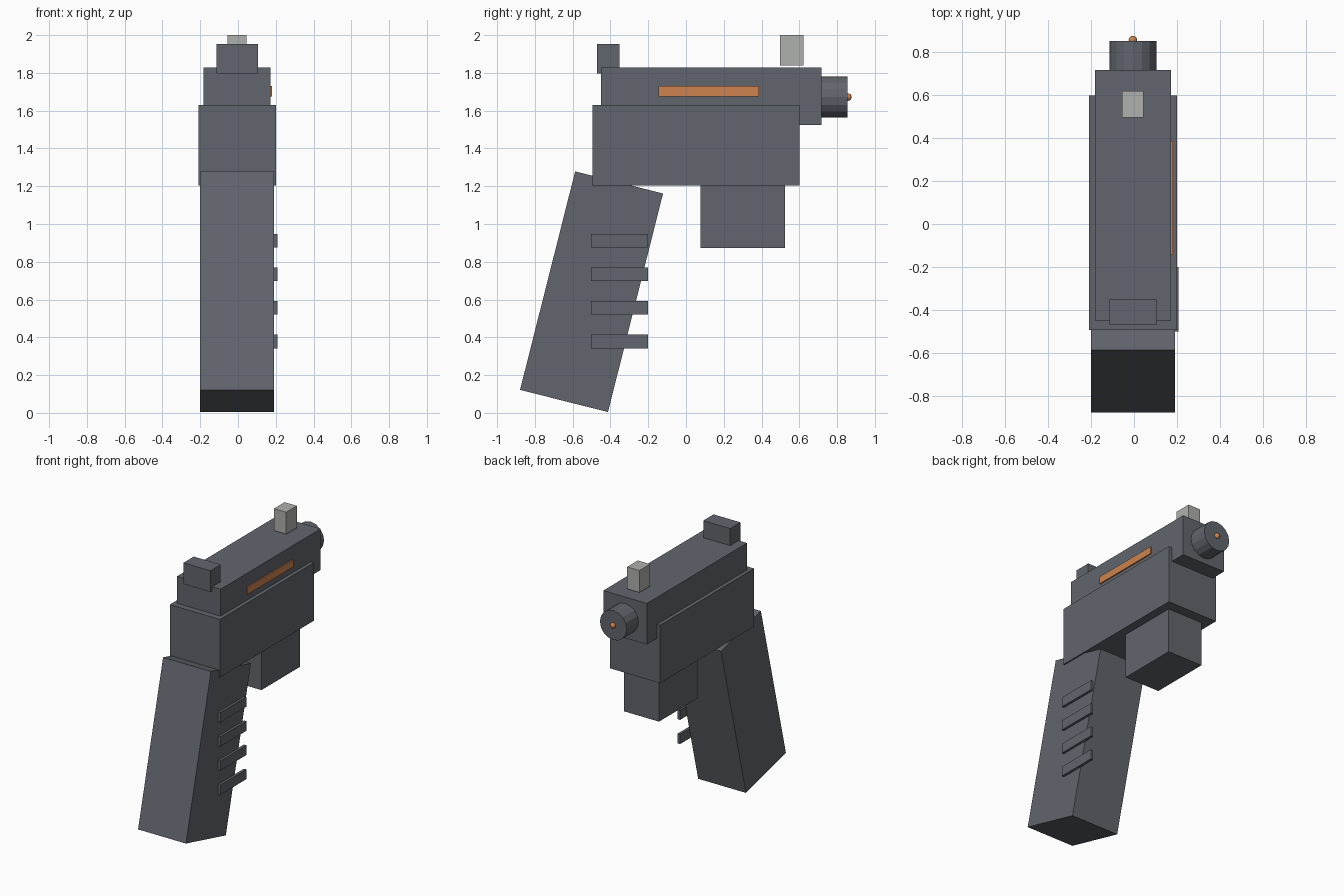
import bpy, math

if "Cube" in bpy.data.objects:
    bpy.data.objects.remove(bpy.data.objects["Cube"])

def material(name, rgb):
    m = bpy.data.materials.new(name)
    m.diffuse_color = (*rgb, 1)
    m.use_nodes = True
    m.node_tree.nodes["Principled BSDF"].inputs["Base Color"].default_value = m.diffuse_color
    return m

GUNMETAL = material("gunmetal grey", (0.12, 0.13, 0.152))
ORANGE = material("orange", (0.61, 0.225, 0.08))
LIGHT = material("light grey", (0.43, 0.44, 0.42))
CX = -0.005  # centre line of the body

def finish(name, mat):
    ob = bpy.context.object
    ob.name = ob.data.name = name
    ob.data.materials.append(mat)
    return ob

def box(name, x, y, z, mat=GUNMETAL, tilt=0.0):
    """Box from (min, max) ranges, tilted about x."""
    loc = [(a + b) / 2 for a, b in (x, y, z)]
    bpy.ops.mesh.primitive_cube_add(size=1, location=loc, rotation=(tilt, 0, 0))
    ob = bpy.context.object
    ob.scale = [b - a for a, b in (x, y, z)]
    return finish(name, mat)

def wide(w):
    return (CX - w / 2, CX + w / 2)

# Main body, slide and block under the body
box("frame", wide(0.41), (-0.495, 0.60), (1.203, 1.63))
box("slide", wide(0.355), (-0.45, 0.717), (1.525, 1.828))
box("lower_block", wide(0.285), (0.077, 0.525), (0.874, 1.21))

# Raked grip
box("grip", wide(0.39), (-0.74, -0.26), (0.045, 1.238), tilt=-0.247)

# Grip ridges, on the right side only
for i in range(4):
    z = 0.912 - 0.178 * i
    box(f"grip_ridge_{i + 1}", (0.188, 0.208), (-0.502, -0.2), (z - 0.036, z + 0.036))

# Sights
box("rear_sight", wide(0.22), (-0.471, -0.351), (1.798, 1.954))
box("front_sight", wide(0.10), (0.497, 0.621), (1.838, 2.0), LIGHT)

# Glowing strip on the right side of the slide
box("side_strip", (0.168, 0.181), (-0.145, 0.386), (1.676, 1.73), ORANGE)

# Barrel and emitter tip
bpy.ops.mesh.primitive_cylinder_add(vertices=16, radius=0.109, depth=0.20,
                                    location=(CX, 0.754, 1.672),
                                    rotation=(math.pi / 2, 0, 0))
finish("barrel", GUNMETAL)
bpy.ops.mesh.primitive_uv_sphere_add(segments=16, ring_count=8, radius=0.02,
                                     location=(CX, 0.857, 1.672))
finish("emitter_tip", ORANGE)
